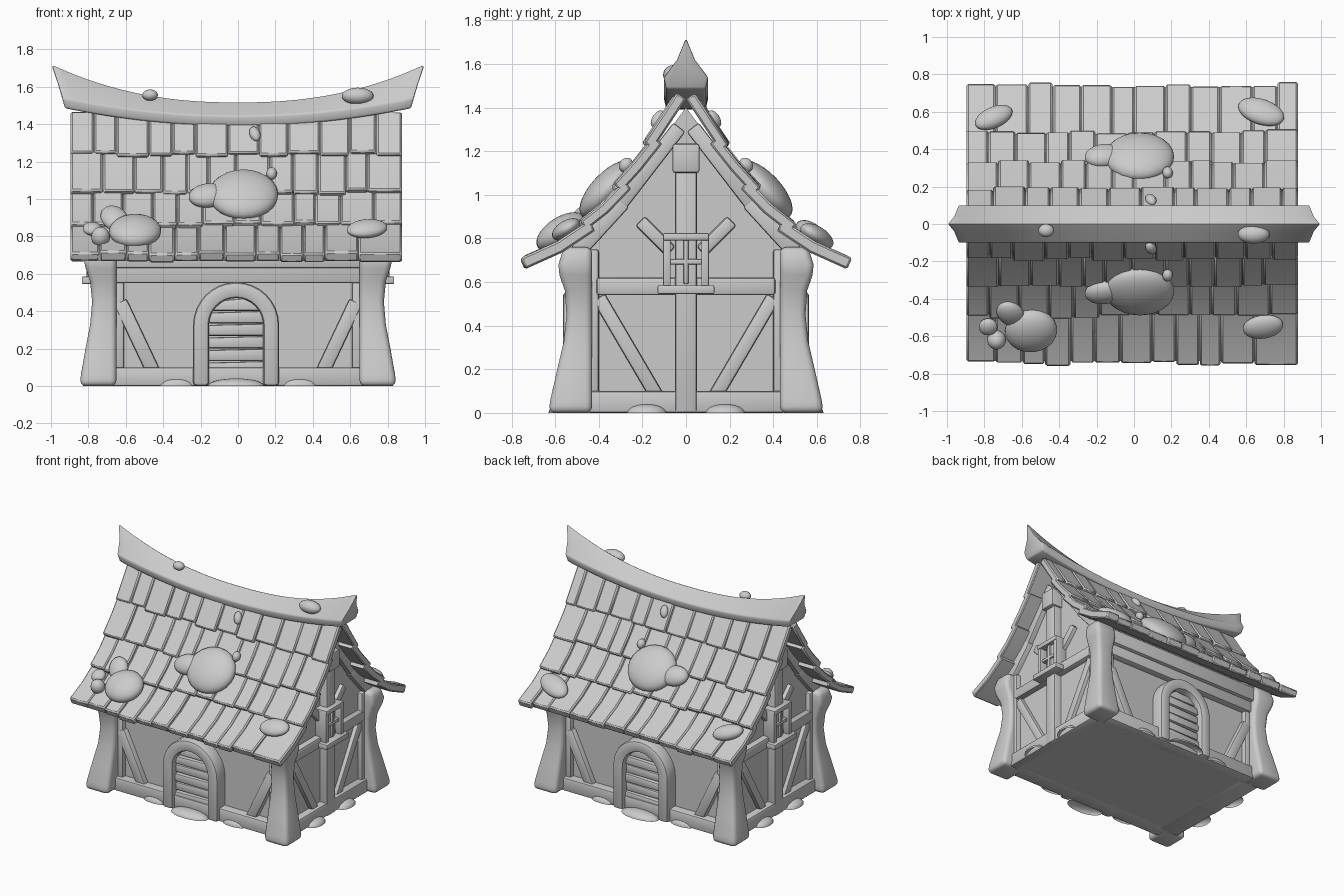
import bpy, bmesh, math, random
from mathutils import Vector, Matrix

if "Cube" in bpy.data.objects:
    bpy.data.objects.remove(bpy.data.objects["Cube"])

random.seed(4)


def finish(name, bm, angle=40):
    me = bpy.data.meshes.new(name)
    bm.to_mesh(me)
    bm.free()
    me.shade_smooth()
    me.set_sharp_from_angle(angle=math.radians(angle))
    ob = bpy.data.objects.new(name, me)
    bpy.context.collection.objects.link(ob)
    return ob


def make(name, solids, bevel=0.0, segs=2):
    """Each solid is a list of rings lofted together and capped."""
    bm = bmesh.new()
    for rings in solids:
        vs = [[bm.verts.new(p) for p in r] for r in rings]
        n = len(vs[0])
        for a, b in zip(vs, vs[1:]):
            for i in range(n):
                j = (i + 1) % n
                bm.faces.new((a[i], a[j], b[j], b[i]))
        bm.faces.new(vs[0][::-1])
        bm.faces.new(vs[-1])
    bmesh.ops.recalc_face_normals(bm, faces=bm.faces)
    if bevel:
        edges = [e for e in bm.edges if e.calc_face_angle(0) > 0.6]
        bmesh.ops.bevel(bm, geom=edges, offset=bevel, segments=segs, profile=0.5,
                        affect='EDGES', clamp_overlap=True)
    return finish(name, bm)


def front(s, poly, d0, d1):
    return [[(u, s * d, z) for u, z in poly] for d in (d0, d1)]


def gable(s, poly, d0, d1):
    return [[(s * d, u, z) for u, z in poly] for d in (d0, d1)]


def rect(u0, z0, u1, z1):
    return [(u0, z0), (u1, z0), (u1, z1), (u0, z1)]


def strip(p, q, w):
    p, q = Vector(p), Vector(q)
    d = (q - p).normalized()
    n = Vector((-d.y, d.x)) * w / 2
    return [tuple(v) for v in (p - n, q - n, q + n, p + n)]


SIDES = (-1, 1)

# Wall core with gable profile
prof = [(-0.47, 0), (0.47, 0), (0.47, 0.81), (0.3, 1.0), (0.17, 1.17), (0, 1.4),
        (-0.17, 1.17), (-0.3, 1.0), (-0.47, 0.81)]
make("wall_core", [[[(x, y, z) for y, z in prof] for x in (-0.72, 0.72)]])

# Flared corner posts: z, outer x, outer y
levels = [(0, .845, .63), (.06, .84, .622), (.2, .815, .59), (.33, .79, .56), (.45, .78, .548),
          (.56, .79, .555), (.63, .815, .58), (.68, .825, .585), (.76, .81, .56)]
posts = []
for sx in SIDES:
    for sy in SIDES:
        posts.append([[(sx * x, sy * y, z) for x, y in
                       ((.65, .43), (xo, .43), (xo, yo), (.65, yo))] for z, xo, yo in levels])
make("corner_posts", posts, 0.03, 3)

# Front and back timbers
timbers, door_frames, slats = [], [], []
CX, R0, R1, SPRING = -0.01, 0.145, 0.23, 0.325
for s in SIDES:
    timbers += [front(s, rect(-.67, 0, .67, .1), .4, .535),
                front(s, rect(-.67, .55, .67, .72), .4, .52),
                front(s, rect(-.67, .63, .67, .74), .4, .55)]
    for m in SIDES:
        timbers += [front(s, strip((m * .63, .45), (m * .45, .07), .075), .4, .51),
                    front(s, rect(m * .67, .05, m * .61, .6), .4, .505)]
    # Arched door surround swept along its path
    path = [(0, 0, 1)] + [(a, SPRING, 1) for a in [math.pi * k / 16 for k in range(17)]]
    path += [(math.pi, 0, 1)]
    sweep = []
    for a, z, _ in path:
        sweep.append([(CX + r * math.cos(a), s * d, z + r * math.sin(a))
                      for r, d in ((R0, .42), (R1, .42), (R1, .565), (R0, .565))])
    door_frames.append(sweep)
    # Horizontal door boards fitted to the arch
    for k in range(7):
        z0, z1 = k * .067, k * .067 + .062
        h = [R0 + .01 if z < SPRING else math.sqrt(max(.0004, (R0 + .01) ** 2 - (z - SPRING) ** 2))
             for z in (z0, z1)]
        slats.append(front(s, [(CX - h[0], z0), (CX + h[0], z0), (CX + h[1], z1 + .004),
                               (CX - h[1], z1 - .004)], .42, .52 + .008 * (k % 2)))
make("front_back_timbers", timbers, 0.012)
make("door_surrounds", door_frames, 0.02)
make("door_boards", slats, 0.012)

# Gable timbers and windows
beams, windows = [], []
for s in SIDES:
    beams += [gable(s, rect(-.45, 0, .45, .1), .6, .775),
              gable(s, rect(-.41, .54, .41, .62), .6, .765),
              gable(s, rect(-.05, 0, .05, 1.2), .6, .78),
              gable(s, rect(-.062, 1.1, .062, 1.235), .6, .81)]
    for m in SIDES:
        beams += [gable(s, strip((m * .4, .53), (m * .13, .07), .065), .6, .75),
                  gable(s, strip((m * .21, .88), (m * .07, .74), .06), .6, .75),
                  gable(s, strip((m * .5, .74), (m * .29, .97), .08), .6, .76),
                  gable(s, strip((m * .3, .96), (m * .03, 1.31), .07), .6, .76),
                  gable(s, rect(m * .45, .05, m * .4, .75), .6, .755)]
        windows += [gable(s, rect(m * .07, .58, m * .105, .82), .7, .81),
                    gable(s, rect(m * .012, .59, m * -.012, .8), .7, .797)]
    windows += [gable(s, rect(-.105, .79, .105, .825), .7, .815),
                gable(s, rect(-.075, .68, .075, .705), .7, .795),
                gable(s, rect(-.13, .545, .13, .585), .7, .835)]
make("gable_timbers", beams, 0.012)
make("gable_windows", windows, 0.007)

# Roof courses: outer profile (y, z) of each row of shingles
rows = [[(.045, 1.47), (.12, 1.355), (.2, 1.235)],
        [(.15, 1.27), (.245, 1.15), (.345, 1.04)],
        [(.285, 1.07), (.39, .96), (.505, .87)],
        [(.44, .885), (.59, .785), (.757, .71)]]
X0, X1, THICK = -.895, .88, .055


def shingle(x0, x1, pts, s, slip, lift):
    v = [Vector(p) for p in pts]
    d = (v[2] - v[1]).normalized()
    v[2] = v[2] + d * slip
    n = Vector((-d.y, d.x))
    top = [p + n * lift for p in v]
    low = [p - n * THICK for p in v]
    ring = top + low[::-1]
    return [[(x, s * p.x, p.y) for p in ring] for x in (x0, x1)]


tiles, under = [], []
for s in SIDES:
    for r, pts in enumerate(rows):
        under.append(shingle(X0 + .01, X1 - .01, pts, s, -.02, -.014))
        x = X0
        while x < X1 - .01:
            w = random.uniform(.11, .18)
            e = X1 if X1 - x - w < .08 else x + w
            tiles.append(shingle(x, e - .004, pts, s, random.uniform(-.022, .006),
                                 random.uniform(-.006, .004)))
            x = e
make("roof_shingles", tiles, 0.009, 1)
make("roof_underlayer", under)

# Sagging ridge cap with upswept horns
ridge = []
for k in range(33):
    t = -1 + k / 16
    top, bot = 1.52 + .205 * abs(t) ** 2.3, 1.39 + .095 * t * t
    mid = bot + .05 + (top - bot - .05) * .45
    half = [(0, top, 1), (.042, mid, .965), (.102, bot + .055, .94), (.09, bot, .925)]
    full = half + [(-y, z, f) for y, z, f in half[:0:-1]]
    ridge.append([(t * f, y, z) for y, z, f in full])
make("ridge_cap", [ridge], 0.01)

# Moss cushions resting on the roof slope
slope = [(0, 1.54), (.07, 1.44), (.2, 1.24), (.345, 1.04), (.505, .87), (.757, .71)]


def cushion(bm, x, y, a, b, h, spin=0):
    s = 1 if y > 0 else -1
    for (y0, z0), (y1, z1) in zip(slope, slope[1:]):
        if y0 <= abs(y) <= y1:
            z = z0 + (z1 - z0) * (abs(y) - y0) / (y1 - y0)
            tilt = -s * math.atan2(z0 - z1, y1 - y0)
    m = (Matrix.Translation((x, y, z)) @ Matrix.Rotation(tilt, 4, 'X')
         @ Matrix.Rotation(spin, 4, 'Z') @ Matrix.Diagonal((a, b, h, 1)))
    bmesh.ops.create_uvsphere(bm, u_segments=24, v_segments=14, radius=1, matrix=m)


bm = bmesh.new()
for s in SIDES:
    for c in ((.03, .36, .185, .17, .075, 0), (-.16, .365, .105, .075, .05, .2),
              (.18, .275, .028, .035, .03, 0), (.09, .13, .028, .045, .025, .3)):
        cushion(bm, c[0], s * c[1], *c[2:])
for c in ((-.55, -.57, .14, .13, .07, .2), (-.735, -.62, .05, .05, .055, 0),
          (-.66, -.48, .07, .09, .04, .5), (-.78, -.55, .05, .05, .03, 0),
          (.69, -.55, .11, .07, .04, .2), (-.75, .57, .11, .06, .045, .5),
          (.68, .6, .13, .075, .045, -.4)):
    cushion(bm, *c)
finish("roof_moss", bm, 180)

# Ridge moss and foundation stones
bm = bmesh.new()
for x, y, z, a, b, h in ((-.47, -.035, 1.555, .042, .035, .03), (.64, -.055, 1.55, .085, .05, .045)):
    bmesh.ops.create_uvsphere(bm, u_segments=20, v_segments=12, radius=1,
                              matrix=Matrix.Translation((x, y, z)) @ Matrix.Diagonal((a, b, h, 1)))
finish("ridge_moss", bm, 180)

bm = bmesh.new()
spots = [(-.01, .56, .15, .07)] + [(m * .33, .52, .09, .035) for m in SIDES]
stones = [(x, s * y, a, b) for s in SIDES for x, y, a, b in spots]
stones += [(s * .77, m * .18, .06, .09) for s in SIDES for m in SIDES]
for x, y, a, b in stones:
    bmesh.ops.create_uvsphere(bm, u_segments=20, v_segments=12, radius=1,
                              matrix=Matrix.Translation((x, y, .0)) @ Matrix.Diagonal((a, b, .04, 1)))
bmesh.ops.bisect_plane(bm, geom=bm.verts[:] + bm.edges[:] + bm.faces[:], plane_co=(0, 0, .0),
                       plane_no=(0, 0, -1), clear_outer=True)
finish("foundation_stones", bm, 60)
